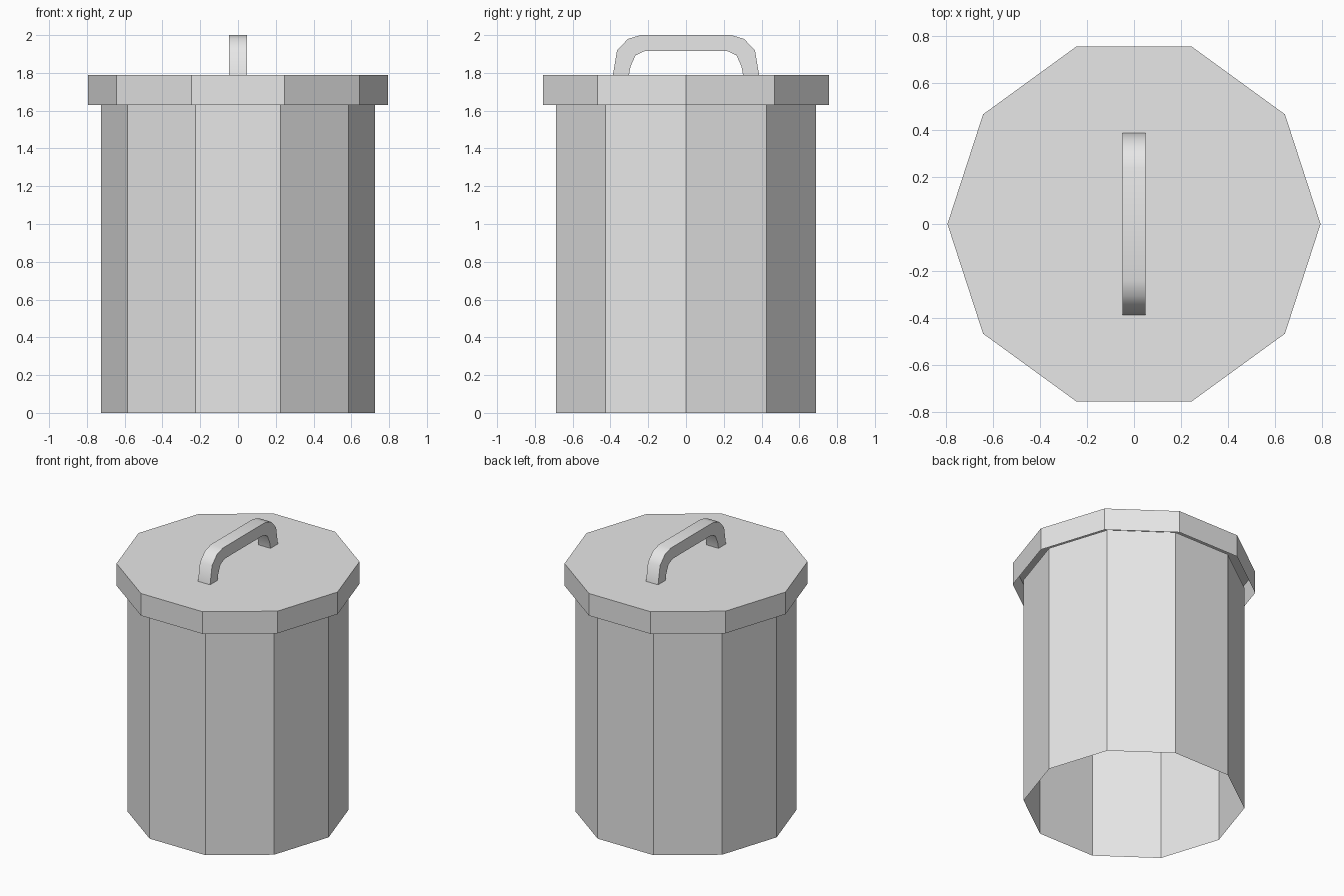
import bpy
import bmesh
import math

cube = bpy.data.objects.get("Cube")
if cube:
    bpy.data.objects.remove(cube, do_unlink=True)

SIDES = 10

# One plain grey for everything
grey = bpy.data.materials.new("grey metal")
grey.use_nodes = True
colour = (0.8, 0.8, 0.8, 1)
grey.diffuse_color = colour
grey.node_tree.nodes["Principled BSDF"].inputs["Base Color"].default_value = colour


def make_object(name, bm):
    mesh = bpy.data.meshes.new(name)
    bm.to_mesh(mesh)
    bm.free()
    mesh.materials.append(grey)
    obj = bpy.data.objects.new(name, mesh)
    bpy.context.collection.objects.link(obj)
    return obj


def ten_sided_shell(name, radius, bottom, top, closed_top):
    """Thin wall around z, open below, optionally closed above."""
    bm = bmesh.new()
    rings = []
    for z in (bottom, top):
        ring = []
        for i in range(SIDES):
            a = math.tau * i / SIDES
            ring.append(bm.verts.new((radius * math.cos(a), radius * math.sin(a), z)))
        rings.append(ring)
    low, high = rings
    for i in range(SIDES):
        j = (i + 1) % SIDES
        bm.faces.new((low[i], low[j], high[j], high[i]))
    if closed_top:
        bm.faces.new(high)
    return make_object(name, bm)


# Bin body and overhanging lid
ten_sided_shell("bin_body", 0.724, 0, 1.667, False)
ten_sided_shell("lid", 0.795, 1.63, 1.79, True)

# Handle: arched side profile, mirrored in y, extruded across x
HALF_WIDTH = 0.048
outer = [(-0.387, 1.79), (-0.365, 1.92), (-0.307, 1.98), (-0.24, 2.0)]
inner = [(-0.302, 1.79), (-0.293, 1.836), (-0.267, 1.893), (-0.22, 1.915)]
outer += [(-y, z) for y, z in reversed(outer)]
inner += [(-y, z) for y, z in reversed(inner)]

bm = bmesh.new()
outer_verts = [bm.verts.new((-HALF_WIDTH, y, z)) for y, z in outer]
inner_verts = [bm.verts.new((-HALF_WIDTH, y, z)) for y, z in inner]
for i in range(len(outer) - 1):
    bm.faces.new((outer_verts[i], outer_verts[i + 1], inner_verts[i + 1], inner_verts[i]))
side = bmesh.ops.extrude_face_region(bm, geom=bm.faces[:], use_keep_orig=True)
moved = [g for g in side["geom"] if isinstance(g, bmesh.types.BMVert)]
bmesh.ops.translate(bm, vec=(2 * HALF_WIDTH, 0, 0), verts=moved)
bmesh.ops.recalc_face_normals(bm, faces=bm.faces[:])
handle = make_object("lid_handle", bm)

# Smooth the bends, keep the long edges crisp
bpy.ops.object.select_all(action="DESELECT")
handle.select_set(True)
bpy.context.view_layer.objects.active = handle
bpy.ops.object.shade_smooth_by_angle(angle=math.radians(40))
